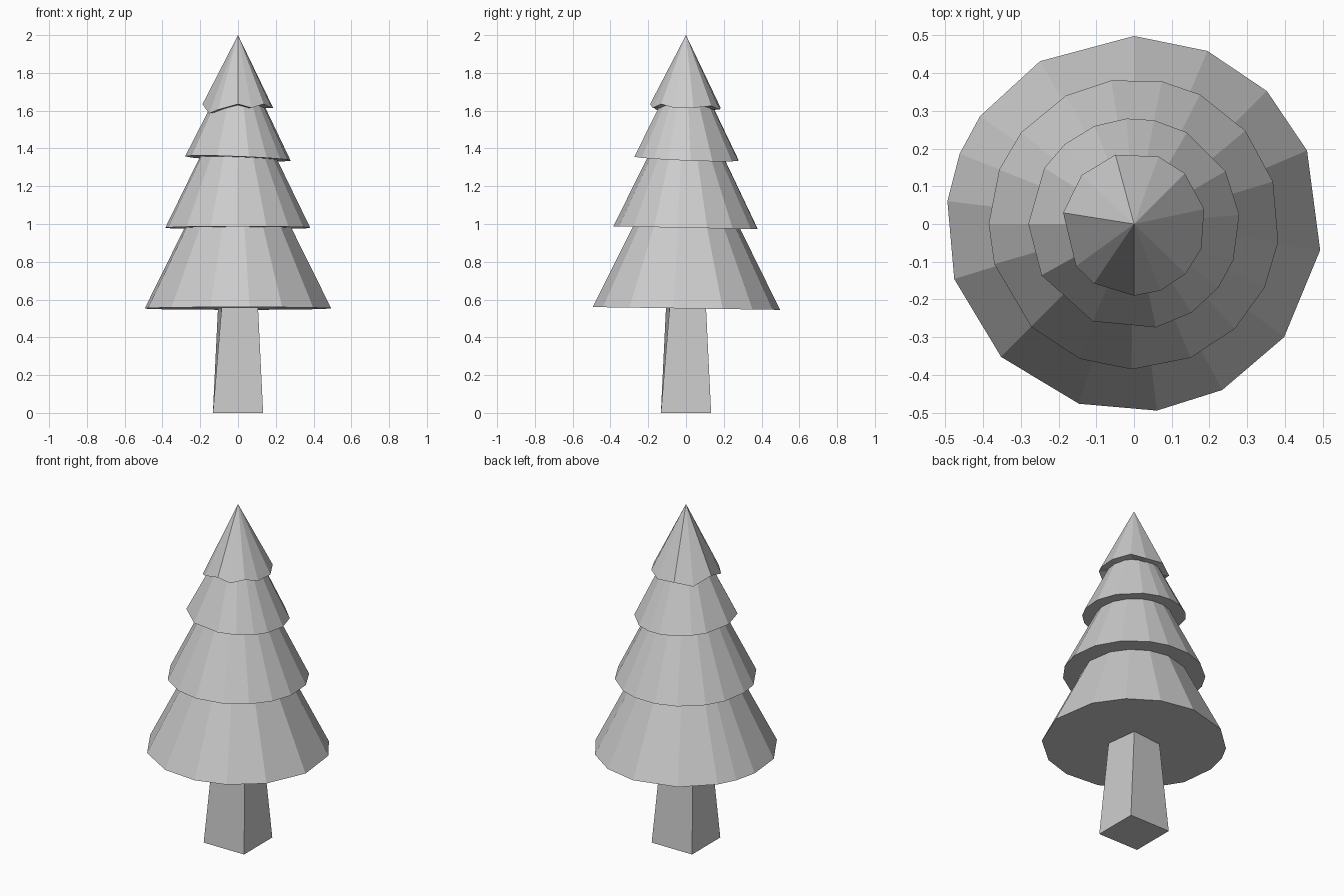
import bpy
import bmesh
from math import cos, sin, radians

default_cube = bpy.data.objects.get("Cube")
if default_cube:
    bpy.data.objects.remove(default_cube, do_unlink=True)

grey = bpy.data.materials.new("plain grey")
grey.use_nodes = True
grey.diffuse_color = (0.6, 0.6, 0.6, 1)
grey.node_tree.nodes["Principled BSDF"].inputs["Base Color"].default_value = (0.6, 0.6, 0.6, 1)


def make_object(name, bm):
    """Turn a bmesh into a flat shaded object."""
    bmesh.ops.recalc_face_normals(bm, faces=bm.faces[:])
    mesh = bpy.data.meshes.new(name)
    bm.to_mesh(mesh)
    bm.free()
    mesh.materials.append(grey)
    obj = bpy.data.objects.new(name, mesh)
    bpy.context.collection.objects.link(obj)
    return obj


def ring(bm, angles, radius, height, tilt=(0, 0), lifts=None):
    """Add a ring of points, optionally leaning and uneven in height."""
    points = []
    for i, angle in enumerate(angles):
        x, y = radius * cos(radians(angle)), radius * sin(radians(angle))
        lift = lifts[i] / 100 if lifts else 0
        points.append(bm.verts.new((x, y, height + tilt[0] * x + tilt[1] * y + lift)))
    return points


def bridge(bm, lower, upper):
    for i in range(len(lower)):
        j = (i + 1) % len(lower)
        bm.faces.new((lower[i], lower[j], upper[j], upper[i]))


def fan(bm, points, centre):
    tip = bm.verts.new(centre)
    for i in range(len(points)):
        bm.faces.new((points[i], points[(i + 1) % len(points)], tip))


def branch_tier(name, angles, radius, height, top_radius, top, tilt=(0, 0), lifts=None):
    """Build a skirt of branches with a closed underside; zero top radius makes a point."""
    bm = bmesh.new()
    rim = ring(bm, angles, radius, height, tilt, lifts)
    if top_radius:
        upper = ring(bm, angles, top_radius, top)
        bridge(bm, rim, upper)
        bm.faces.new(upper)
    else:
        fan(bm, rim, (0, 0, top))
    fan(bm, rim, (0, 0, height))
    return make_object(name, bm)


# Trunk: tapered square post with a slight twist
bm = bmesh.new()
corners = [45, 135, 225, 315]
foot = ring(bm, corners, 0.188, 0)
head = ring(bm, [a + 6 for a in corners], 0.135, 0.58)
bridge(bm, foot, head)
bm.faces.new(foot)
bm.faces.new(head)
make_object("trunk", bm)

# Branch tiers, from the ground up, with unevenly spaced rim corners
branch_tier("bottom_branches",
            [90, 67, 45, 23, -8, -37, -62, -83, -107, -135, -163, -187, -202, -215, -240],
            0.498, 0.553, 0.25, 1.05, tilt=(0, -0.015))
branch_tier("lower_middle_branches",
            [99, 79, 63, 40, 17, -7, -26, -46, -67, -91, -112, -135, -164, -180, -202, -219, -242],
            0.385, 0.98, 0.17, 1.42, tilt=(0, -0.02))
branch_tier("upper_middle_branches",
            [94, 79, 60, 30, 5, -20, -37, -57, -78, -113, -151, -180, -212, -229, -248],
            0.28, 1.347, 0.105, 1.7, tilt=(-0.04, -0.04))
branch_tier("top_branches",
            [105, 70, 45, 12, -20, -44, -68, -90, -124, -144, -189, -223],
            0.19, 1.615, 0, 2, lifts=[0, -1, 1, 0, 0, 2, 0, 2, -1, -3, 2, -2])
